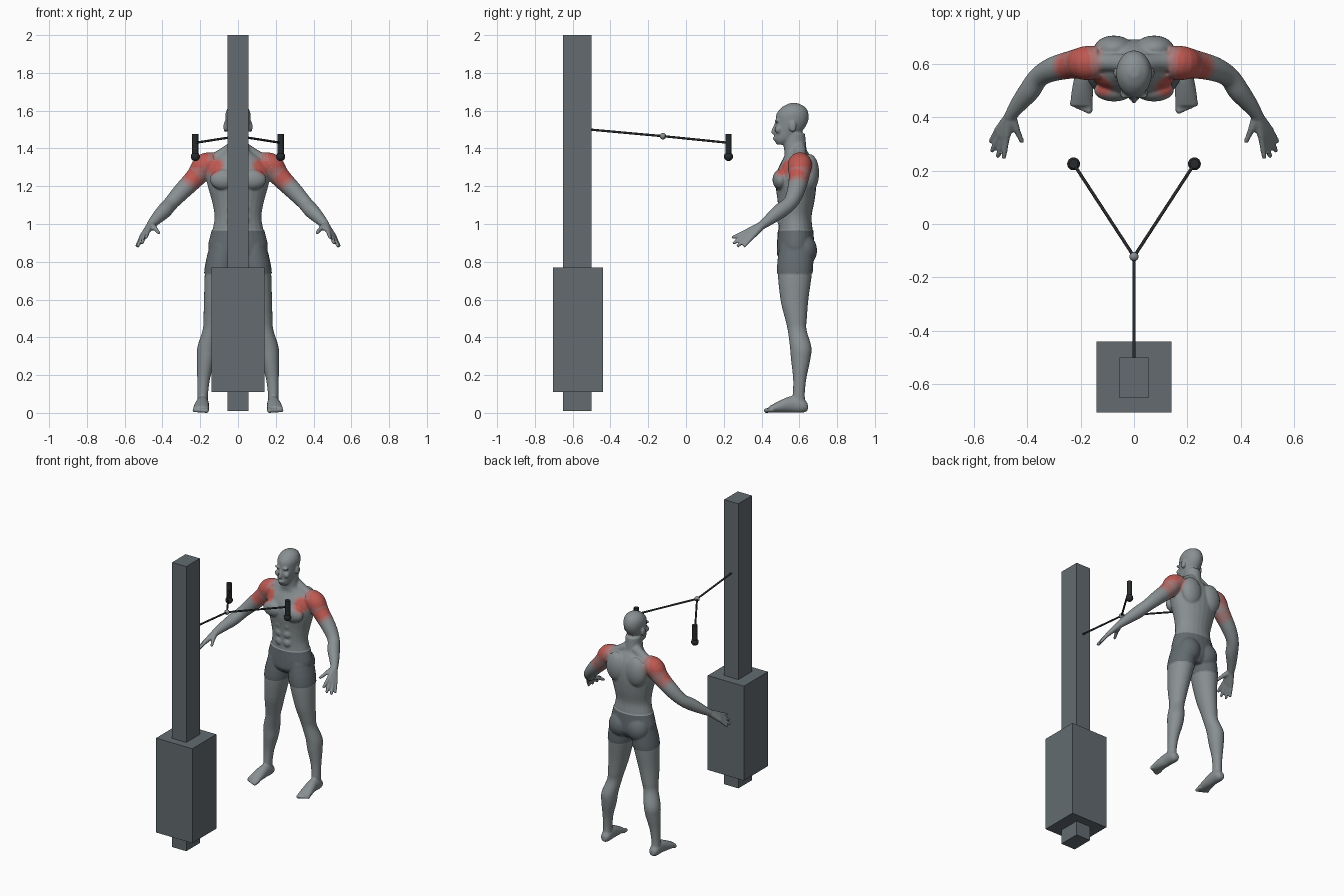
import bpy
import bmesh
import math
from mathutils import Vector, Matrix

default_cube = bpy.data.objects.get("Cube")
if default_cube:
    bpy.data.objects.remove(default_cube)


# Materials
def make_material(name, colour):
    mat = bpy.data.materials.new(name)
    mat.use_nodes = True
    rgba = (*colour, 1)
    mat.diffuse_color = rgba
    mat.node_tree.nodes["Principled BSDF"].inputs["Base Color"].default_value = rgba
    return mat


skin_colour = Vector((.25, .28, .29))
red_colour = Vector((.52, .1, .085))
skin = make_material("skin grey", skin_colour)
slate = make_material("slate grey", (.125, .148, .162))
black = make_material("black", (.02, .023, .025))
reds = [make_material(name, skin_colour.lerp(red_colour, mix)) for name, mix in
        (("muscle red", 1), ("soft red", .7), ("pale red", .45), ("faded red", .2))]


# Shape helpers
def spline(points, steps=4):
    """Smooth curve through tuples of any length."""
    out = []
    last = len(points) - 1
    for i in range(last):
        a, b, c, d = (points[max(0, min(last, i + k))] for k in (-1, 0, 1, 2))
        for step in range(steps):
            t = step / steps
            out.append([q + t / 2 * (r - p + t * (2 * p - 5 * q + 4 * r - s
                        + t * (3 * (q - r) + s - p)))
                        for p, q, r, s in zip(a, b, c, d)])
    return out + [list(points[last])]


def loft(bm, points, axis=None, side=1, sides=24):
    """Skin rings (x, y, z, half width, half depth) across an axis or the path."""
    rings = spline(points)
    centres = [Vector((side * r[0], r[1], r[2])) for r in rings]
    loops = []
    for i, ring in enumerate(rings):
        if axis == "Z":
            u, v = Vector((1, 0, 0)), Vector((0, 1, 0))
        elif axis == "Y":
            u, v = Vector((1, 0, 0)), Vector((0, 0, 1))
        else:
            along = centres[min(i + 1, len(rings) - 1)] - centres[max(i - 1, 0)]
            turn = along.to_track_quat("Z", "Y")
            u, v = turn @ Vector((1, 0, 0)), turn @ Vector((0, 1, 0))
        wide, deep = ring[3], ring[-1]
        angles = [math.tau * k / sides for k in range(sides)]
        loops.append([bm.verts.new(centres[i] + u * wide * math.cos(a) + v * deep * math.sin(a))
                      for a in angles])
    for low, high in zip(loops, loops[1:]):
        for k in range(sides):
            n = (k + 1) % sides
            bm.faces.new((low[k], low[n], high[n], high[k]))
    bm.faces.new(loops[0])
    bm.faces.new(loops[-1])


def blob(bm, centre, radii, side=1):
    place = Matrix.Translation((side * centre[0], centre[1], centre[2]))
    bmesh.ops.create_uvsphere(bm, u_segments=24, v_segments=14, radius=1,
                              matrix=place @ Matrix.Diagonal((*radii, 1)))


def limb(bm, points, side):
    """Round limb with a rounded tip."""
    loft(bm, points, side=side)
    blob(bm, points[-1][:3], [points[-1][3]] * 3, side)


def upright(rows):
    """Turn rows of height, front, back, half width into rings."""
    return [(0, (f + b) / 2, z, w, (b - f) / 2) for z, f, b, w in rows]


body = bmesh.new()

# Torso and neck
loft(body, upright([
    (.79, .54, .64, .06), (.83, .49, .67, .13), (.88, .485, .675, .155),
    (.97, .49, .67, .135), (1.04, .49, .665, .124), (1.12, .485, .68, .138),
    (1.2, .475, .69, .16), (1.27, .48, .69, .17), (1.32, .5, .68, .155),
    (1.36, .52, .66, .105), (1.39, .52, .64, .065), (1.43, .515, .635, .054),
    (1.48, .52, .63, .052)]), "Z")

# Head and face
loft(body, upright([
    (1.42, .482, .53, .022), (1.445, .468, .575, .042), (1.49, .47, .615, .055),
    (1.54, .474, .645, .064), (1.585, .48, .648, .066), (1.62, .51, .63, .05),
    (1.64, .55, .59, .018)]), "Z")
limb(body, [(0, .476, 1.53, .008), (0, .462, 1.487, .012)], 1)
blob(body, (0, .469, 1.453), (.02, .01, .008))

# Paired muscles and face details: centre, radii
muscles = [
    ((.075, .5, 1.235), (.075, .042, .055)),
    ((.075, .655, 1.27), (.075, .05, .1)),
    ((.068, .625, .86), (.074, .065, .08)),
    ((.028, .48, 1.545), (.024, .012, .008)),
    ((.034, .488, 1.5), (.02, .018, .02)),
    ((.068, .565, 1.515), (.009, .02, .03))]
muscles += [((.03, .5, z), (.027, .018, .028)) for z in (1.02, 1.08, 1.14)]

leg = [(.08, .585, .89, .065, .085), (.094, .577, .76, .08, .092),
       (.115, .574, .6, .065, .074), (.13, .582, .5, .053, .058),
       (.14, .588, .44, .047, .05), (.163, .607, .35, .052, .057),
       (.17, .607, .28, .048, .051), (.182, .602, .18, .034, .035),
       (.187, .597, .09, .028, .032), (.187, .6, .03, .03, .038)]
foot = [(.187, .645, .03, .018, .018), (.187, .62, .038, .032, .037),
        (.188, .56, .045, .034, .044), (.193, .5, .034, .04, .033),
        (.197, .44, .018, .043, .017)]
arm = [(.13, .605, 1.32, .06), (.178, .602, 1.308, .064), (.222, .598, 1.25, .054),
       (.3, .58, 1.17, .046), (.355, .55, 1.11, .039), (.39, .5, 1.07, .04),
       (.43, .45, 1.03, .032), (.462, .405, .995, .023)]
wrist = (.462, .405, .995, .021)
# Knuckle and tip of each finger
fingers = [((.475, .33, .965), (.487, .25, .93)), ((.488, .33, .952), (.508, .255, .9)),
           ((.5, .335, .94), (.53, .275, .885)), ((.51, .35, .932), (.535, .31, .885)),
           ((.44, .355, .978), (.42, .31, .955))]

for side in (1, -1):
    for centre, radii in muscles:
        blob(body, centre, radii, side)
    # Slope from neck to shoulder
    limb(body, [(.03, .6, 1.4, .035), (.1, .605, 1.355, .034), (.16, .605, 1.32, .045)], side)
    # Leg, foot and toes
    loft(body, leg, "Z", side)
    loft(body, foot, "Y", side)
    for toe in range(5):
        x = .166 + .016 * toe
        size = .013 - .001 * toe
        limb(body, [(x, .46, .015, size), (x + .002, .424 + .006 * toe, .012, size)], side)
    # Arm, palm and fingers
    limb(body, arm, side)
    for knuckle, tip in fingers:
        limb(body, [wrist, (*knuckle, .014)], side)
        limb(body, [(*knuckle, .0125), (*tip, .0095)], side)

bmesh.ops.recalc_face_normals(body, faces=body.faces)
mesh = bpy.data.meshes.new("body")
body.to_mesh(mesh)
body.free()
figure = bpy.data.objects.new("body", mesh)
bpy.context.collection.objects.link(figure)

# Fuse the parts into one smooth skin
remesh = figure.modifiers.new("fuse", "REMESH")
remesh.mode = "VOXEL"
remesh.voxel_size = .006
relax = figure.modifiers.new("relax", "SMOOTH")
relax.factor = .5
relax.iterations = 4
bpy.ops.object.select_all(action="DESELECT")
figure.select_set(True)
bpy.context.view_layer.objects.active = figure
for modifier in ("fuse", "relax"):
    bpy.ops.object.modifier_apply(modifier=modifier)

# Shorts between two clean cuts, and red shoulder and upper chest muscles
for mat in (skin, slate, *reds):
    figure.data.materials.append(mat)
HEM, WAIST = .74, .965
RED_SPOTS = [(Vector((.19, .6, 1.32)), .085), (Vector((.235, .59, 1.245)), .068),
             (Vector((.135, .51, 1.31)), .06)]
bm = bmesh.new()
bm.from_mesh(figure.data)
for height in (HEM, WAIST):
    bmesh.ops.bisect_plane(bm, geom=bm.verts[:] + bm.edges[:] + bm.faces[:],
                           plane_co=(0, 0, height), plane_no=(0, 0, 1))
bm.normal_update()
shorts_verts = set()
for face in bm.faces:
    face.smooth = True
    face.material_index = 0
    spot = face.calc_center_median()
    spot.x = abs(spot.x)
    if HEM < spot.z < WAIST and spot.x < .25:
        face.material_index = 1
        shorts_verts.update(face.verts)
    else:
        reach = min((spot - centre).length / radius for centre, radius in RED_SPOTS)
        for index, limit in enumerate((.75, .87, 1, 1.13)):
            if reach < limit:
                face.material_index = 2 + index
                break
for vert, normal in [(v, v.normal.copy()) for v in shorts_verts]:
    vert.co += normal * .004
bm.to_mesh(figure.data)
bm.free()


# Machine helpers
def finish(name, mat, smooth=True):
    obj = bpy.context.object
    obj.name = name
    obj.data.materials.append(mat)
    if smooth:
        bpy.ops.object.shade_smooth_by_angle()
    return obj


def box(name, low, high):
    low, high = Vector(low), Vector(high)
    bpy.ops.mesh.primitive_cube_add(size=1, location=(low + high) / 2)
    bpy.context.object.scale = high - low
    finish(name, slate, False)


def rod(name, start, end, radius):
    start, end = Vector(start), Vector(end)
    along = end - start
    bpy.ops.mesh.primitive_cylinder_add(vertices=24, radius=radius, depth=along.length,
                                        location=(start + end) / 2)
    bpy.context.object.rotation_euler = along.to_track_quat("Z", "Y").to_euler()
    finish(name, black)


def ball(name, centre, radius, mat):
    bpy.ops.mesh.primitive_uv_sphere_add(segments=24, ring_count=16, radius=radius,
                                         location=centre)
    finish(name, mat)


# Post and weight housing
box("post", (-.055, -.65, .01), (.055, -.5, 2))
box("weight_housing", (-.14, -.705, .11), (.14, -.44, .77))

# Cables and handles
joint = (0, -.122, 1.465)
rod("main_cable", (0, -.51, 1.5), joint, .006)
ball("cable_joint", joint, .017, skin)
for label, side in (("left", 1), ("right", -1)):
    x, y = side * .226, .225
    rod(label + "_cable", joint, (x, y, 1.43), .006)
    rod(label + "_handle", (x, y, 1.36), (x, y, 1.476), .017)
    ball(label + "_handle_knob", (x, y, 1.357), .024, black)
